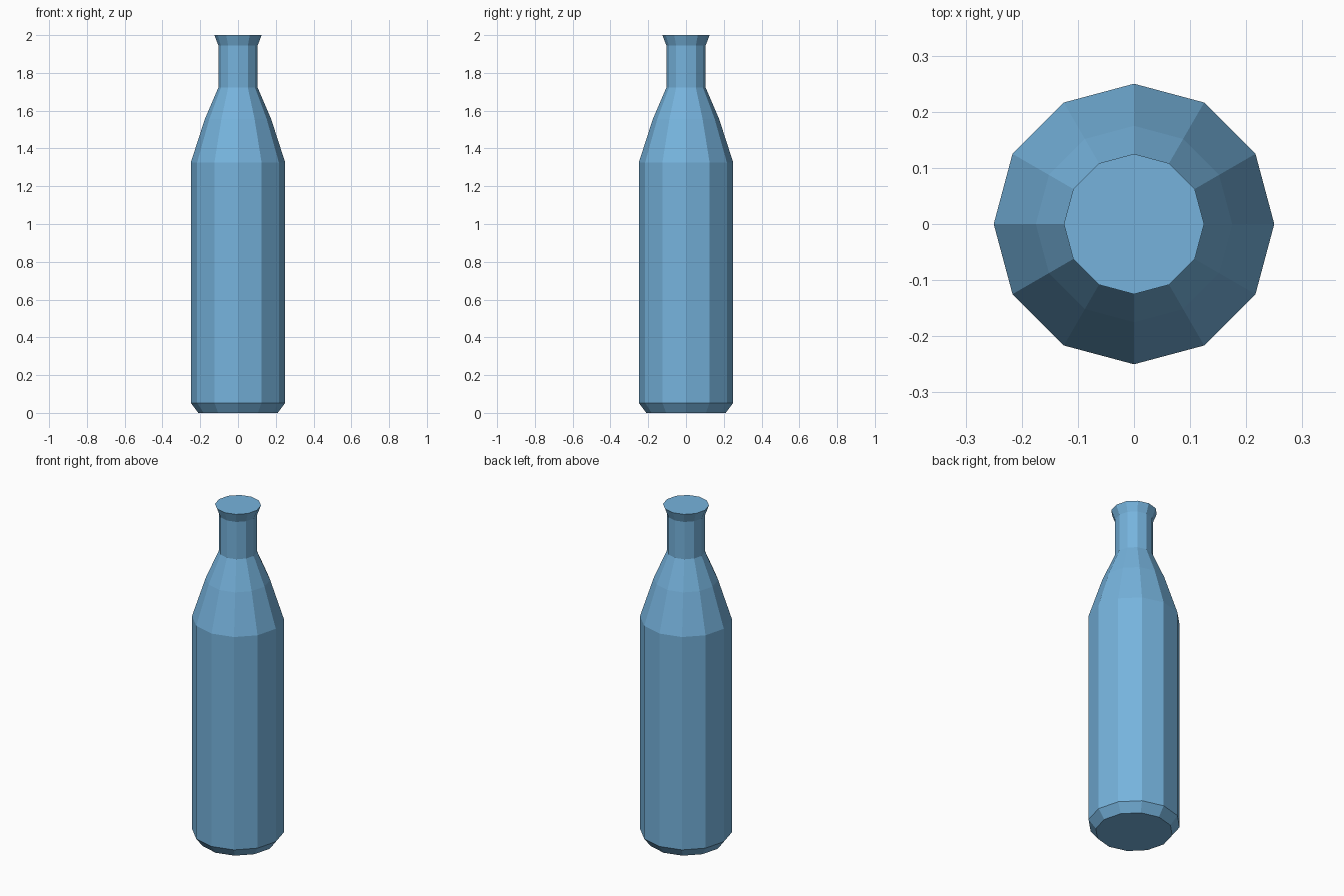
import bpy
import bmesh
from math import tau
from mathutils import Vector

cube = bpy.data.objects.get("Cube")
if cube:
    bpy.data.objects.remove(cube, do_unlink=True)

SIDES = 12

# Single flat colour
glass = bpy.data.materials.new("bottle_blue")
glass.use_nodes = True
colour = (0.18, 0.45, 0.72, 1.0)
glass.diffuse_color = colour
glass.node_tree.nodes["Principled BSDF"].inputs["Base Color"].default_value = colour

# Outline as (radius, height): base bevel, body, shoulder, neck, flared lip
profile = [
    (0.0, 0.0), (0.21, 0.0), (0.25, 0.053),
    (0.25, 1.325), (0.175, 1.557), (0.104, 1.722),
    (0.104, 1.945), (0.125, 2.0), (0.0, 2.0),
]


def lathe(name, outline, material):
    """Revolve an outline around z into a closed, flat-shaded solid."""
    bm = bmesh.new()
    verts = [bm.verts.new((r, 0, z)) for r, z in outline]
    edges = [bm.edges.new(pair) for pair in zip(verts, verts[1:])]
    bmesh.ops.spin(bm, geom=verts + edges, cent=(0, 0, 0), axis=(0, 0, 1),
                   angle=tau, steps=SIDES, use_merge=False)
    bmesh.ops.remove_doubles(bm, verts=bm.verts, dist=0.0001)
    # Join the fans at both ends into single flat caps
    poles = [v for v in bm.verts if Vector(v.co.xy).length < 0.001]
    bmesh.ops.dissolve_verts(bm, verts=poles)
    bmesh.ops.recalc_face_normals(bm, faces=bm.faces)
    mesh = bpy.data.meshes.new(name)
    bm.to_mesh(mesh)
    bm.free()
    mesh.materials.append(material)
    obj = bpy.data.objects.new(name, mesh)
    bpy.context.collection.objects.link(obj)
    return obj


lathe("bottle", profile, glass)
